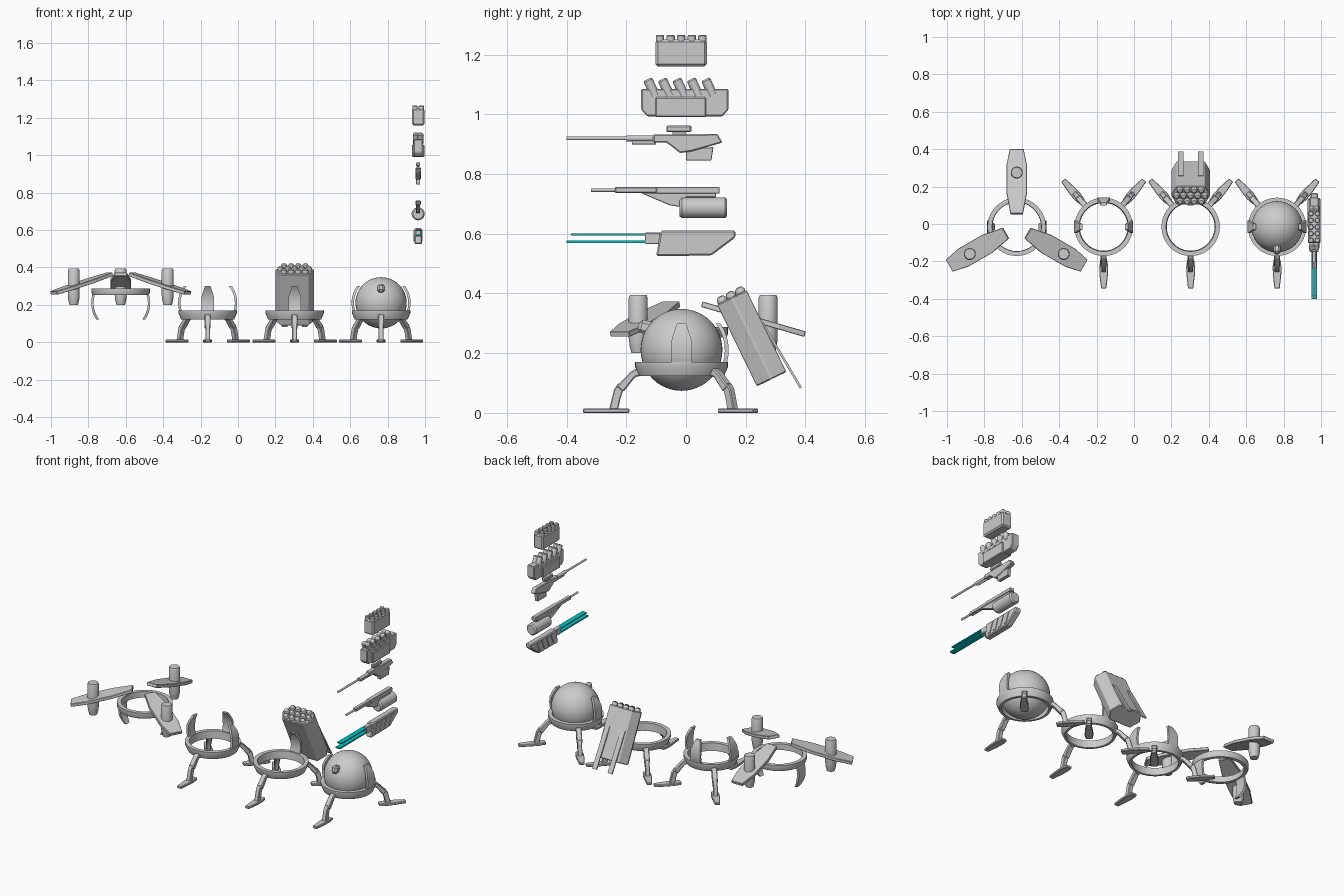
import bpy, bmesh
from math import radians, sin, cos, pi, sqrt
from mathutils import Matrix, Vector

if "Cube" in bpy.data.objects:
    bpy.data.objects.remove(bpy.data.objects["Cube"])

CY = -0.015


def T(x, y, z):
    return Matrix.Translation((x, y, z))


def R(deg, axis):
    return Matrix.Rotation(radians(deg), 4, axis)


def finish(name, bm, M, bevel=0.0, smooth=False, mat=None):
    bmesh.ops.recalc_face_normals(bm, faces=bm.faces)
    me = bpy.data.meshes.new(name)
    bm.to_mesh(me)
    bm.free()
    ob = bpy.data.objects.new(name, me)
    bpy.context.collection.objects.link(ob)
    ob.matrix_world = M
    if mat:
        me.materials.append(mat)
    if bevel:
        b = ob.modifiers.new("bevel", 'BEVEL')
        b.width, b.segments = bevel, 1
    if smooth:
        bpy.ops.object.select_all(action='DESELECT')
        ob.select_set(True)
        bpy.context.view_layer.objects.active = ob
        bpy.ops.object.shade_smooth_by_angle(angle=radians(35))
    return ob


def prism(name, pts, depth, M, bevel=0.0, mat=None):
    bm = bmesh.new()
    f = bm.faces.new([bm.verts.new((x, y, -depth / 2)) for x, y in pts])
    ext = bmesh.ops.extrude_face_region(bm, geom=[f])
    bmesh.ops.translate(bm, vec=(0, 0, depth),
                        verts=[v for v in ext['geom'] if isinstance(v, bmesh.types.BMVert)])
    return finish(name, bm, M, bevel, mat=mat)


def lathe(name, pts, M, n=24, closed=False):
    bm = bmesh.new()
    rows = [[bm.verts.new((r * cos(2 * pi * i / n), r * sin(2 * pi * i / n), z))
             for i in range(n)] for r, z in pts]
    pairs = list(zip(rows, rows[1:])) + ([(rows[-1], rows[0])] if closed else [])
    for a, b in pairs:
        for i in range(n):
            j = (i + 1) % n
            bm.faces.new((a[i], a[j], b[j], b[i]))
    if not closed:
        bm.faces.new(rows[0])
        bm.faces.new(rows[-1])
    return finish(name, bm, M, smooth=True)


def rect(x0, x1, y0, y1):
    return [(x0, y0), (x1, y0), (x1, y1), (x0, y1)]


# Curved plate hugging a sphere, with a narrow tip
def claw(name, cx, ang, z0, z1):
    bm = bmesh.new()
    rows, n = [], 8
    for i in range(n + 1):
        t = i / n
        z = z0 + (z1 - z0) * t
        w = 0.033 if t < 0.65 else 0.033 - 0.018 * (t - 0.65) / 0.35
        d = z - 0.21
        ro, ri = sqrt(0.158 ** 2 - d * d), sqrt(0.145 ** 2 - d * d)
        rows.append([bm.verts.new(p) for p in ((ri, -w, z), (ro, -w, z), (ro, w, z), (ri, w, z))])
    for a, b in zip(rows, rows[1:]):
        for i in range(4):
            j = (i + 1) % 4
            bm.faces.new((a[i], a[j], b[j], b[i]))
    bm.faces.new(rows[0])
    bm.faces.new(rows[-1])
    finish(name, bm, T(cx, CY, 0) @ R(ang, 'Z'), smooth=True)


# Ring with three jointed legs
def walker(tag, cx, claws):
    C = T(cx, CY, 0)
    lathe(tag + "_ring", [(0.128, 0.123), (0.142, 0.123), (0.156, 0.155), (0.156, 0.17), (0.132, 0.17)],
          C, 40, True)
    for k, a in enumerate((49, 131, 270)):
        B = C @ R(a, 'Z')
        S = B @ R(90, 'X')
        prism(f"{tag}_upper_leg_{k}", [(0.13, 0.125), (0.14, 0.155), (0.17, 0.138), (0.218, 0.088),
                                       (0.195, 0.07), (0.155, 0.12)], 0.032, S, 0.004)
        prism(f"{tag}_lower_leg_{k}", [(0.192, 0.085), (0.212, 0.1), (0.226, 0.078), (0.242, 0.012),
                                       (0.212, 0.012), (0.204, 0.05)], 0.026, S, 0.003)
        prism(f"{tag}_foot_{k}", [(0.175, -0.018), (0.215, -0.024), (0.26, -0.022), (0.33, -0.014),
                                  (0.33, 0.014), (0.26, 0.022), (0.215, 0.024), (0.175, 0.018)],
              0.015, B @ T(0, 0, 0.0075), 0.003)
    for k, a in enumerate(claws):
        claw(f"{tag}_claw_{k}", cx, a, 0.15, 0.30)


walker("gripper_walker", -0.162, (0, 90, 180))
walker("rocket_walker", 0.303, (90,))
walker("dome_walker", 0.765, (0, 180))

# Flying ring with three drooping wings and rotors
FX = -0.627
F = T(FX, CY, 0)
lathe("flyer_ring", [(0.13, 0.252), (0.15, 0.252), (0.156, 0.265), (0.156, 0.288), (0.132, 0.288)], F, 40, True)
for k, a in enumerate((90, 210, 330)):
    B = F @ R(a, 'Z')
    prism(f"flyer_wing_{k}", [(0, -0.033), (0.12, -0.055), (0.27, -0.055), (0.36, -0.037),
                              (0.36, 0.037), (0.27, 0.055), (0.12, 0.055), (0, 0.033)],
          0.019, B @ T(0.068, 0, 0.364) @ R(16.2, 'Y'), 0.002)
    lathe(f"flyer_rotor_{k}", [(0.023, 0.2), (0.029, 0.225), (0.032, 0.25), (0.032, 0.385), (0.028, 0.394)],
          B @ T(0.29, 0, 0), 20)
for k, a in enumerate((0, 180)):
    claw(f"flyer_claw_{k}", FX, a, 0.27, 0.122)

# Ball body and its eye stub
bm = bmesh.new()
bmesh.ops.create_uvsphere(bm, u_segments=40, v_segments=24, radius=0.137)
finish("ball_body", bm, T(0.765, CY, 0.211), smooth=True)
prism("ball_eye", rect(-0.018, 0.018, -0.022, 0.022), 0.06,
      T(0.765, -0.13, 0.285) @ R(75, 'X'), 0.01)

# Rocket pod leaning forward, with rocket tips and back rails
P = T(0.303, 0.22, 0.25) @ R(26, 'X')
prism("rocket_pod", [(-0.105, 0), (-0.075, -0.055), (0.075, -0.055), (0.105, 0), (0.075, 0.055), (-0.075, 0.055)],
      0.305, P, 0.004)
for row, n in ((-1, 4), (0, 5), (1, 4)):
    for i in range(n):
        lathe(f"rocket_tip_{row + 1}_{i}", [(0.017, 0), (0.017, 0.01), (0.012, 0.018), (0.004, 0.021)],
              P @ T((i - (n - 1) / 2) * 0.038, row * 0.034, 0.152), 12)
for s in (-1, 1):
    prism(f"pod_rail_{s}", rect(-0.015, 0.015, -0.127, 0.127), 0.008,
          T(0.303 + s * 0.053, 0.32, 0.193) @ R(120.5, 'X'))

# Weapons: profile plane is y-z, thickness along x
WX = 0.963
W = T(WX, 0, 0) @ R(90, 'Z') @ R(90, 'X')


def rod(name, y0, y1, z, r, n=12):
    lathe(name, [(r, y0), (r, y1)], T(WX, 0, z) @ R(-90, 'X'), n)


# Small rocket box
prism("rocket_box", rect(-0.102, 0.07, 1.16, 1.25), 0.066, W, 0.008)
for i in range(5):
    for s in (-1, 1):
        lathe(f"box_tube_{i}_{s}", [(0.014, 1.24), (0.014, 1.262), (0.011, 1.266)],
              T(WX + s * 0.017, -0.087 + i * 0.0355, 0), 12)

# Tilted tube launcher
prism("launcher_body", [(-0.15, 1.085), (-0.15, 1.015), (-0.13, 0.993), (0.122, 0.993), (0.142, 1.015),
                        (0.142, 1.085)], 0.048, W, 0.004)
prism("launcher_panel", rect(-0.102, 0.067, 0.99, 1.057), 0.066, W, 0.004)
for i in range(5):
    for s in (-1, 1):
        lathe(f"launcher_tube_{i}_{s}", [(0.016, -0.03), (0.016, 0.025), (0.012, 0.03)],
              T(WX + s * 0.012, -0.116 + i * 0.0485, 1.09) @ R(25, 'X'), 12)

# Long barrel gun
prism("long_gun_body", [(-0.11, 0.932), (-0.11, 0.905), (-0.065, 0.905), (-0.02, 0.87), (0.02, 0.876),
                        (0.122, 0.905), (0.106, 0.934)], 0.03, W, 0.004)
prism("long_gun_magazine", [(0.0, 0.885), (0.0, 0.845), (0.085, 0.845), (0.092, 0.89)], 0.022, W, 0.002)
prism("long_gun_scope", rect(-0.066, 0.018, 0.94, 0.962), 0.022, W, 0.004)
prism("scope_mount", rect(-0.045, 0, 0.925, 0.945), 0.012, W)
rod("long_gun_barrel", -0.4, -0.1, 0.919, 0.006)
rod("long_gun_sleeve", -0.2, -0.1, 0.919, 0.01)
rod("long_gun_gas_tube", -0.18, -0.1, 0.905, 0.006)

# Drum gun
rod("drum_gun_barrel", -0.318, -0.1, 0.746, 0.006)
prism("drum_gun_shroud", rect(-0.238, -0.09, 0.736, 0.756), 0.024, W, 0.003)
prism("drum_gun_body", rect(-0.1, 0.113, 0.734, 0.757), 0.03, W, 0.003)
prism("drum_gun_bracket", [(-0.15, 0.736), (-0.055, 0.695), (-0.02, 0.69), (0.0, 0.722), (0.1, 0.722),
                           (0.1, 0.736)], 0.022, W, 0.002)
lathe("gun_drum", [(0.028, -0.022), (0.035, -0.014), (0.035, 0.13), (0.028, 0.138)],
      T(WX, 0, 0.687) @ R(-90, 'X'), 24)

# Twin rail cannon with coloured rails
teal = bpy.data.materials.new("teal")
teal.diffuse_color = (0.0, 0.55, 0.58, 1)
teal.use_nodes = True
teal.node_tree.nodes["Principled BSDF"].inputs["Base Color"].default_value = teal.diffuse_color
prism("rail_cannon_body", [(-0.1, 0.525), (-0.085, 0.61), (0.165, 0.61), (0.165, 0.587), (0.085, 0.527)],
      0.04, W, 0.005)
prism("rail_cannon_collar", rect(-0.138, -0.085, 0.565, 0.604), 0.03, W, 0.003)
for i in range(4):
    y = -0.07 + i * 0.045
    prism(f"cannon_rib_{i}", [(y, 0.54), (y + 0.02, 0.54), (y + 0.045, 0.6), (y + 0.025, 0.6)], 0.048, W)
prism("lower_rail", rect(-0.4, -0.09, 0.569, 0.577), 0.03, W, mat=teal)
prism("upper_rail", rect(-0.385, -0.09, 0.594, 0.601), 0.03, W, mat=teal)
